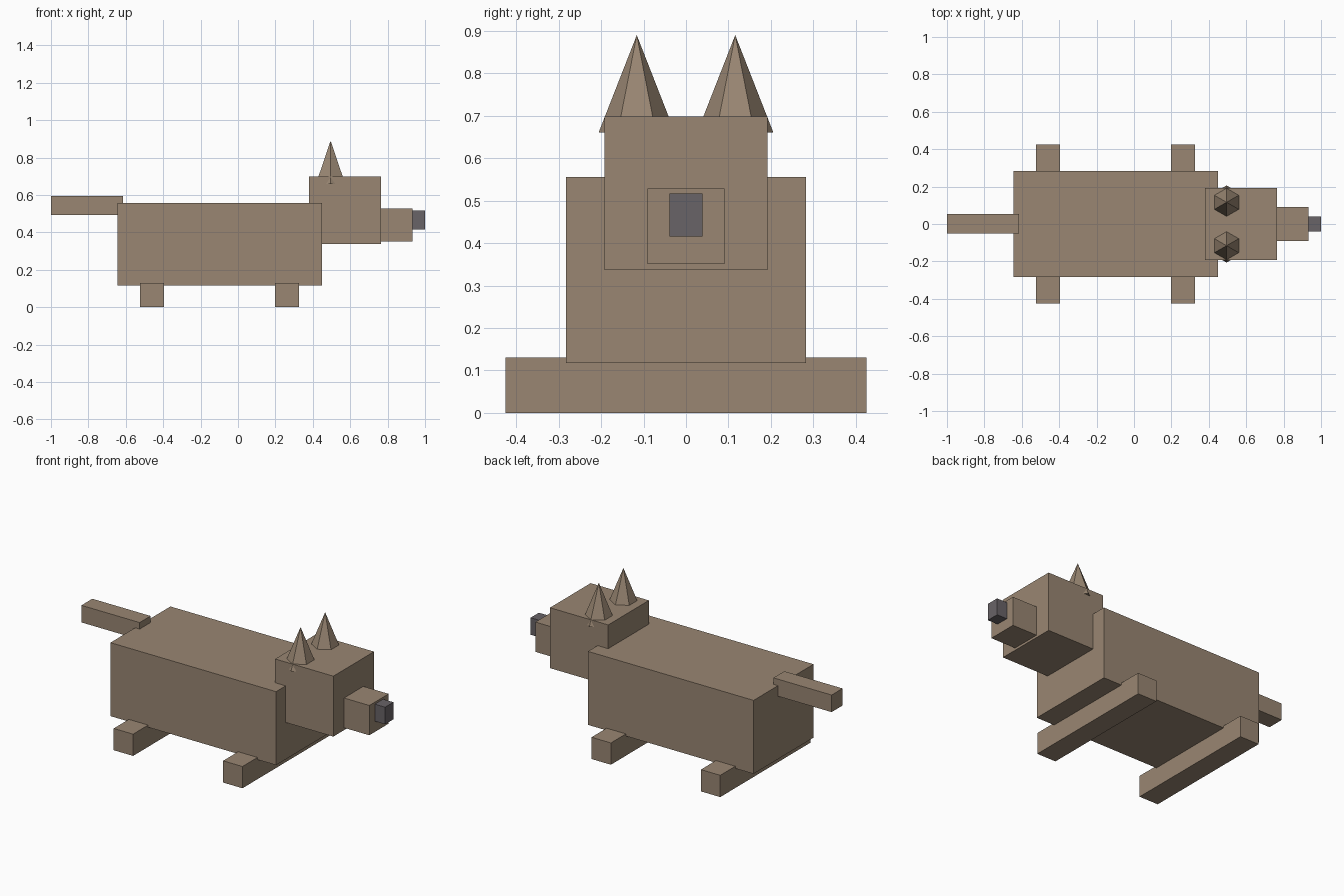
import bpy
import bmesh
from mathutils import Matrix, Vector

default = bpy.data.objects.get("Cube")
if default:
    bpy.data.objects.remove(default, do_unlink=True)


def material(name, rgb):
    mat = bpy.data.materials.new(name)
    mat.use_nodes = True
    color = (*rgb, 1)
    mat.diffuse_color = color
    mat.node_tree.nodes["Principled BSDF"].inputs["Base Color"].default_value = color
    return mat


brown = material("brown fur", (0.32, 0.24, 0.17))
gray = material("dark gray nose", (0.14, 0.125, 0.135))


def finish(name, bm, mat):
    mesh = bpy.data.meshes.new(name)
    bm.to_mesh(mesh)
    bm.free()
    mesh.materials.append(mat)
    obj = bpy.data.objects.new(name, mesh)
    bpy.context.collection.objects.link(obj)


def box(name, low, high, mat=brown):
    low, high = Vector(low), Vector(high)
    place = Matrix.LocRotScale((low + high) / 2, None, high - low)
    bm = bmesh.new()
    bmesh.ops.create_cube(bm, size=1, matrix=place)
    finish(name, bm, mat)


def ear(name, y):
    base, tip = 0.66, 0.89
    bm = bmesh.new()
    bmesh.ops.create_cone(bm, cap_ends=True, segments=6, radius1=0.09, radius2=0,
                          depth=tip - base,
                          matrix=Matrix.Translation((0.495, y, (base + tip) / 2)))
    # Points of the hexagon face sideways
    if max(v.co.y for v in bm.verts) - y < 0.085:
        bmesh.ops.rotate(bm, verts=bm.verts, cent=(0.495, y, 0),
                         matrix=Matrix.Rotation(0.5236, 3, 'Z'))
    finish(name, bm, brown)


# Body and tail
box("body", (-0.645, -0.283, 0.117), (0.45, 0.283, 0.556))
box("tail", (-1, -0.05, 0.493), (-0.615, 0.053, 0.595))

# Each pair of feet is one bar running under the body
for name, x in (("rear_feet", -0.46), ("front_feet", 0.263)):
    box(name, (x - 0.064, -0.425, 0), (x + 0.064, 0.425, 0.13))

# Head, muzzle and nose
box("head", (0.38, -0.192, 0.337), (0.765, 0.192, 0.698))
box("muzzle", (0.74, -0.091, 0.351), (0.932, 0.091, 0.529))
box("nose", (0.92, -0.039, 0.415), (1, 0.039, 0.517), gray)

# Ears
for name, y in (("right_ear", -0.116), ("left_ear", 0.116)):
    ear(name, y)
